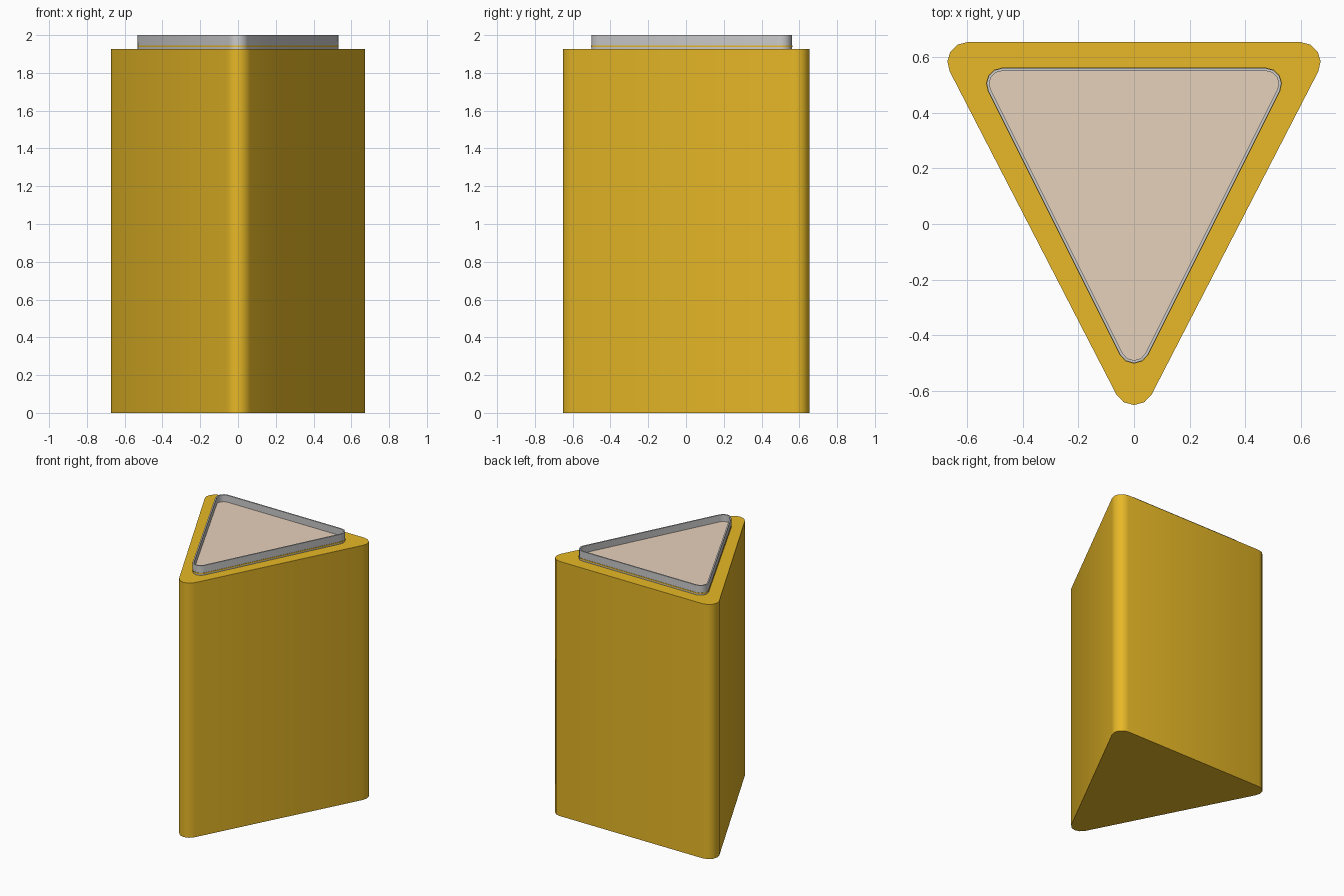
import bpy, bmesh, math
from mathutils import Vector

if "Cube" in bpy.data.objects:
    bpy.data.objects.remove(bpy.data.objects["Cube"])


def rounded_triangle(cx, top, bottom, r, segs=4):
    """Outline with arcs around three corner centres, counter-clockwise."""
    centres = [Vector((cx, top)), Vector((-cx, top)), Vector((0, bottom))]
    side = math.atan2(-cx, top - bottom)        # direction the right side faces
    spans = [(side, math.pi / 2), (math.pi / 2, math.pi - side),
             (math.pi - side, 2 * math.pi + side)]
    pts = []
    for c, (a, b) in zip(centres, spans):
        for i in range(segs + 1):
            t = a + (b - a) * i / segs
            pts.append((c.x + r * math.cos(t), c.y + r * math.sin(t)))
    return pts


def build(name, outline, z0, z1, color=None, hole=None):
    """Extruded outline, either solid or a ring around a hole."""
    bm = bmesh.new()

    def loop(pts, z):
        return [bm.verts.new((x, y, z)) for x, y in pts]

    def bridge(a, b):
        n = len(a)
        for i in range(n):
            j = (i + 1) % n
            bm.faces.new((a[i], a[j], b[j], b[i]))

    lo, hi = loop(outline, z0), loop(outline, z1)
    bridge(lo, hi)
    if hole:
        ihi, ilo = loop(hole, z1), loop(hole, z0)
        bridge(hi, ihi)
        bridge(ihi, ilo)
        bridge(ilo, lo)
    else:
        bm.faces.new(hi)
        bm.faces.new(lo[::-1])
    bmesh.ops.recalc_face_normals(bm, faces=bm.faces)
    me = bpy.data.meshes.new(name)
    bm.to_mesh(me)
    bm.free()
    ob = bpy.data.objects.new(name, me)
    bpy.context.collection.objects.link(ob)
    if color:
        mat = bpy.data.materials.new(name + "_color")
        mat.diffuse_color = color
        mat.use_nodes = True
        mat.node_tree.nodes["Principled BSDF"].inputs["Base Color"].default_value = mat.diffuse_color
        me.materials.append(mat)
    bpy.ops.object.select_all(action='DESELECT')
    ob.select_set(True)
    bpy.context.view_layer.objects.active = ob
    bpy.ops.object.shade_smooth_by_angle(angle=math.radians(40))
    return ob


ORANGE = (0.8, 0.48, 0.02, 1)
TAN = (0.8, 0.64, 0.5, 1)

# Main prism
build("body", rounded_triangle(0.60, 0.583, -0.58, 0.072), 0, 1.927, ORANGE)
# Thin wall standing on the top face
inner = rounded_triangle(0.475, 0.505, -0.445, 0.046)
build("rim", rounded_triangle(0.475, 0.505, -0.445, 0.056), 1.927, 2.0, hole=inner)
# Narrow coloured line around the foot of the wall
build("rim_band", rounded_triangle(0.475, 0.505, -0.445, 0.058), 1.936, 1.945, ORANGE,
      hole=rounded_triangle(0.475, 0.505, -0.445, 0.051))
# Recessed panel inside the wall
build("top_panel", inner, 1.92, 1.948, TAN)
